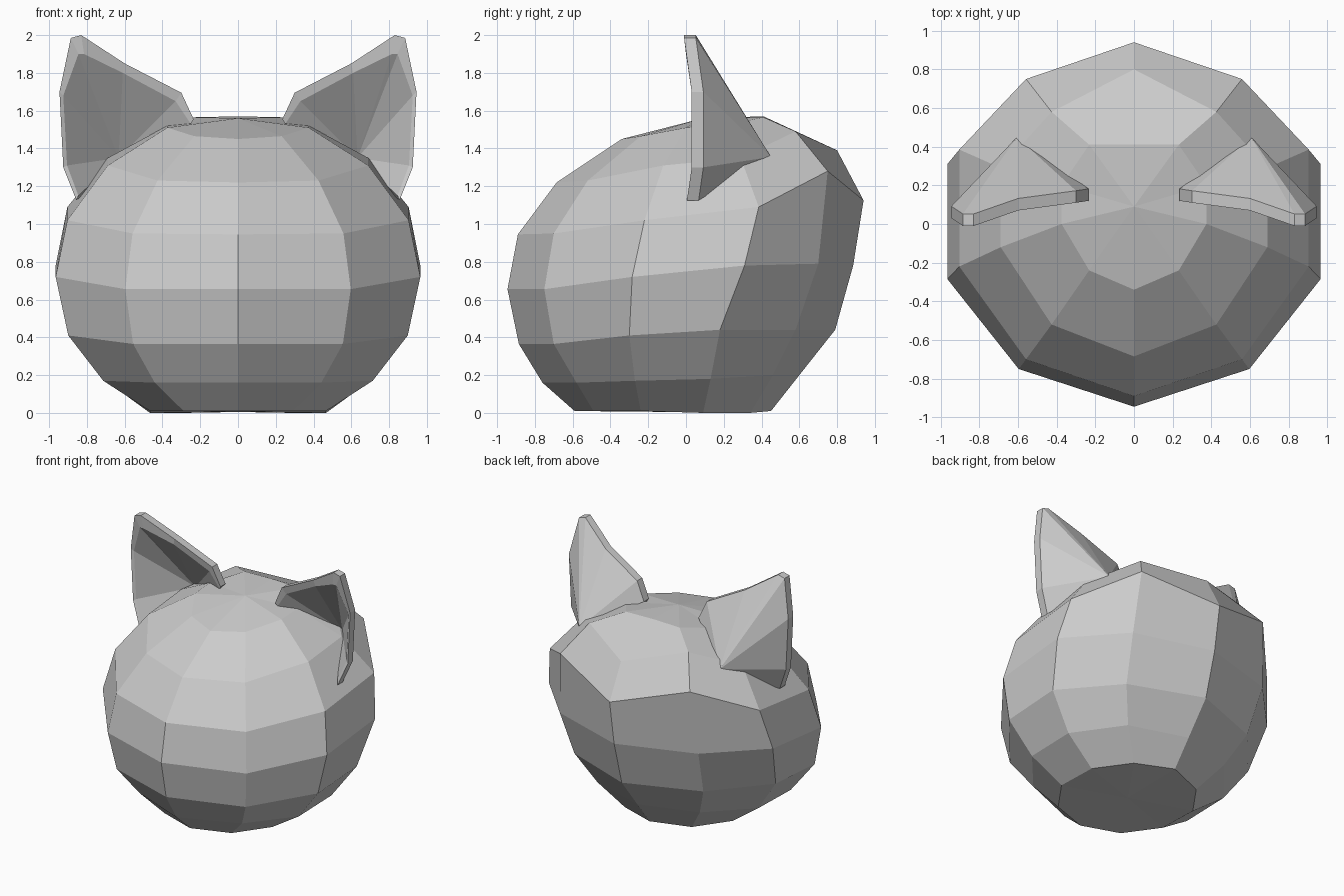
import bpy, bmesh, math

if "Cube" in bpy.data.objects:
    bpy.data.objects.remove(bpy.data.objects["Cube"])


def finish(bm, name):
    """Turn a right-half bmesh into a flat-shaded, mirrored object."""
    bmesh.ops.recalc_face_normals(bm, faces=bm.faces)
    mesh = bpy.data.meshes.new(name)
    bm.to_mesh(mesh)
    bm.free()
    obj = bpy.data.objects.new(name, mesh)
    bpy.context.collection.objects.link(obj)
    mod = obj.modifiers.new("mirror", 'MIRROR')
    mod.merge_threshold = 0.001
    return obj


# Head: ten-sided ball; each column is a (y, z) profile from bottom to top
half_widths = [0.49, 0.75, 0.945, 1.015, 0.95, 0.725, 0.394]
columns = [
    [(-.59, .01), (-.76, .16), (-.885, .365), (-.945, .655), (-.89, .945), (-.685, 1.22), (-.34, 1.45)],
    [(-.49, .01), (-.58, .16), (-.70, .365), (-.75, .655), (-.70, .95), (-.52, 1.23), (-.24, 1.465)],
    [(-.24, .01), (-.27, .17), (-.30, .41), (-.285, .72), (-.22, 1.02), (-.12, 1.31), (0, 1.51)],
    [(.09, 0), (.13, .18), (.18, .44), (.31, .78), (.385, 1.09), (.29, 1.35), (.20, 1.52)],
    [(.34, 0), (.46, .20), (.58, .44), (.70, .79), (.75, 1.28), (.58, 1.49), (.41, 1.565)],
    [(.45, .01), (.60, .20), (.79, .44), (.885, .78), (.94, 1.125), (.80, 1.39), (.41, 1.57)],
]
bm = bmesh.new()
grid = [[bm.verts.new((w * math.sin(i * math.pi / 5), y, z))
         for w, (y, z) in zip(half_widths, col)] for i, col in enumerate(columns)]
top = bm.verts.new((0, 0.09, 1.56))
bottom = bm.verts.new((0, -0.07, 0.005))
for a, b in zip(grid, grid[1:]):
    for k in range(len(a) - 1):
        bm.faces.new((a[k], b[k], b[k + 1], a[k + 1]))
    bm.faces.new((a[-1], b[-1], top))
    bm.faces.new((b[0], a[0], bottom))
finish(bm, "head")

# Ears: open cups with a flat front rim and a ridge running down the back
rim = [(.235, .12, 1.555), (.30, .11, 1.695), (.60, .07, 1.85), (.83, -.01, 2.0),
       (.885, -.01, 1.985), (.945, .03, 1.70), (.925, .03, 1.30), (.855, .005, 1.125)]
inner_rim = [(.25, 1.53), (.33, 1.65), (.61, 1.80), (.815, 1.90),
             (.845, 1.90), (.925, 1.68), (.905, 1.31), (.845, 1.15)]
bm = bmesh.new()
front = [bm.verts.new(p) for p in rim]
back = [bm.verts.new((x, y + 0.062, z)) for x, y, z in rim]
inner = [bm.verts.new((x, p[1] + 0.01, z)) for (x, z), p in zip(inner_rim, rim)]
ridge_out = bm.verts.new((.605, .45, 1.355))
ridge_in = bm.verts.new((.632, .38, 1.35))
for i in range(len(rim) - 1):
    j = i + 1
    bm.faces.new((front[i], front[j], back[j], back[i]))
    bm.faces.new((front[j], front[i], inner[i], inner[j]))
    bm.faces.new((back[i], back[j], ridge_out))
    bm.faces.new((inner[j], inner[i], ridge_in))
for e in (0, -1):
    bm.faces.new((front[e], back[e], inner[e]))
    bm.faces.new((inner[e], back[e], ridge_out, ridge_in))
finish(bm, "ears")
